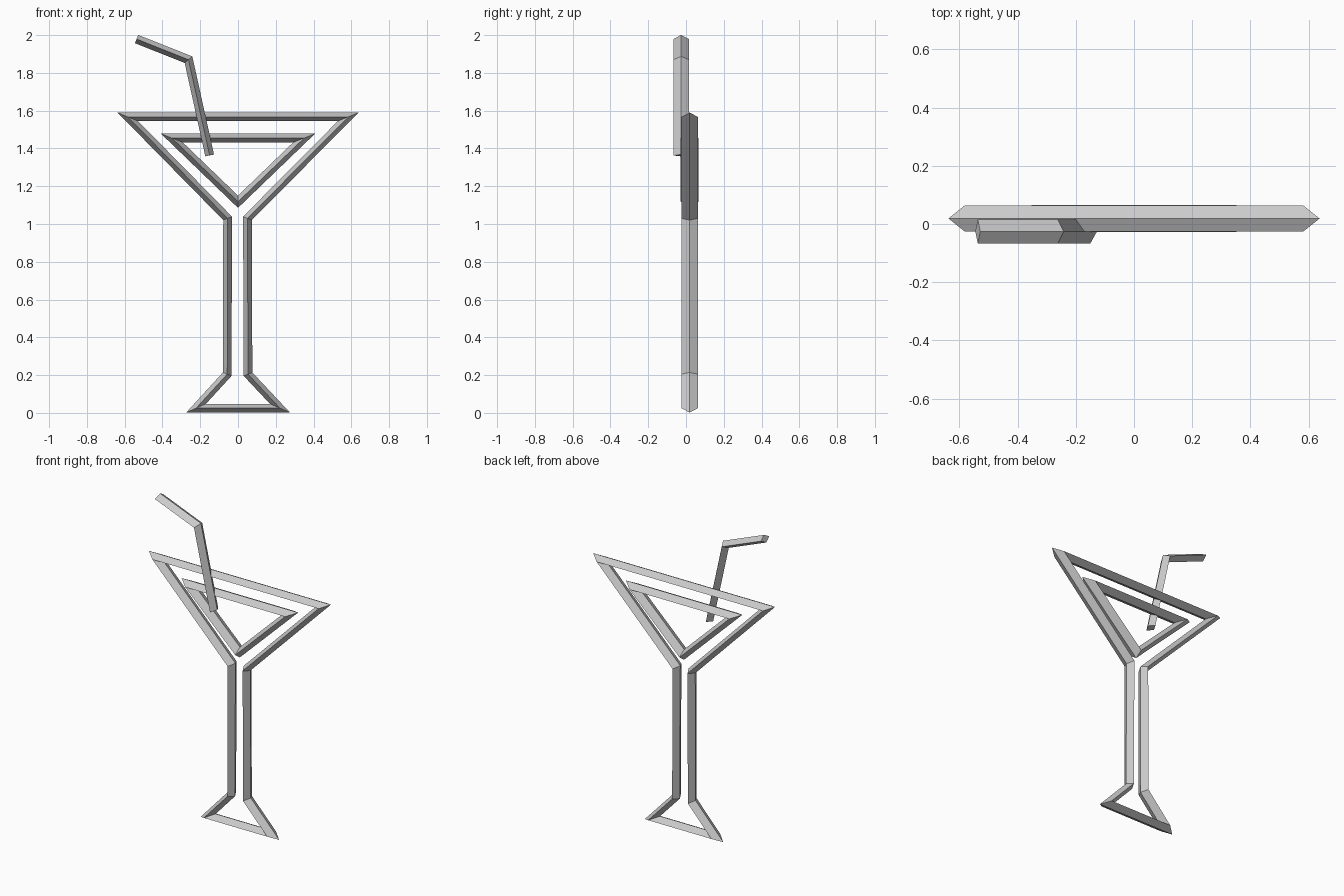
import bpy
import bmesh
from mathutils import Vector

cube = bpy.data.objects.get("Cube")
if cube:
    bpy.data.objects.remove(cube, do_unlink=True)

# One plain grey metal for everything
grey = bpy.data.materials.new("plain_grey")
grey.use_nodes = True
colour = (0.6, 0.6, 0.6, 1.0)
grey.diffuse_color = colour
grey.node_tree.nodes["Principled BSDF"].inputs["Base Color"].default_value = colour


def diamond_tube(name, path, y, half_width, half_depth, closed):
    """Sweep a flattened diamond along an x-z path with mitred corners."""
    points = [Vector(p) for p in path]
    count = len(points)
    bm = bmesh.new()
    rings = []
    for i, point in enumerate(points):
        normals = []
        for a, b in ((i - 1, i), (i, i + 1)):
            if closed or (a >= 0 and b < count):
                d = (points[b % count] - points[a % count]).normalized()
                normals.append(Vector((-d.y, d.x)))
        n1, n2 = normals[0], normals[-1]
        mitre = (n1 + n2) / (1 + n1.dot(n2)) * half_width
        ring = []
        for side, depth in ((1, 0), (0, 1), (-1, 0), (0, -1)):
            p = point + mitre * side
            ring.append(bm.verts.new((p.x, y + depth * half_depth, p.y)))
        rings.append(ring)
    for i in range(count if closed else count - 1):
        r1, r2 = rings[i], rings[(i + 1) % count]
        for k in range(4):
            j = (k + 1) % 4
            bm.faces.new((r1[k], r1[j], r2[j], r2[k]))
    if not closed:
        bm.faces.new(rings[0])
        bm.faces.new(rings[-1])
    bmesh.ops.recalc_face_normals(bm, faces=bm.faces)
    mesh = bpy.data.meshes.new(name)
    bm.to_mesh(mesh)
    bm.free()
    mesh.materials.append(grey)
    obj = bpy.data.objects.new(name, mesh)
    bpy.context.collection.objects.link(obj)
    return obj


# Glass outline: bowl, stem and foot as one closed loop
right_half = [(0.222, 0.025), (0.053, 0.205), (0.05, 1.03), (0.583, 1.567)]
left_half = [(-0.583, 1.567), (-0.055, 1.03), (-0.057, 0.205), (-0.222, 0.025)]
diamond_tube("glass_outline", right_half + left_half, 0.019, 0.023, 0.044, True)

# Triangle for the drink inside the bowl
diamond_tube("drink_outline", [(0.35, 1.455), (-0.35, 1.455), (0, 1.118)],
             0.019, 0.0235, 0.047, True)

# Bent straw in front of the bowl
diamond_tube("straw", [(-0.15, 1.363), (-0.262, 1.87), (-0.537, 1.979)],
             -0.0255, 0.0235, 0.041, False)
